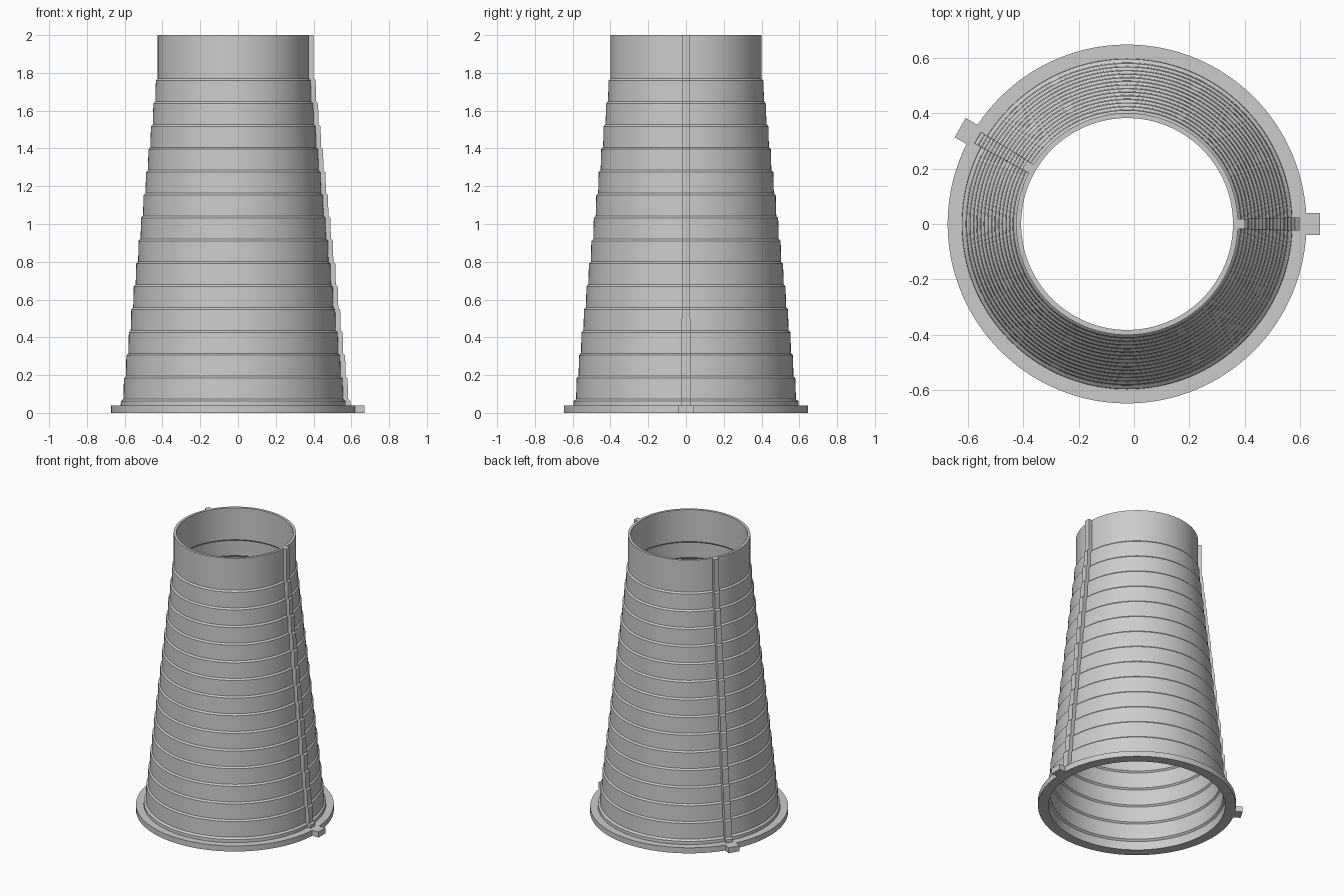
import bpy, bmesh, math
from mathutils import Matrix

cube = bpy.data.objects.get("Cube")
if cube:
    bpy.data.objects.remove(cube)

AXIS = Matrix.Translation((-0.025, 0, 0))
SEGMENTS = 128
STAGES = 15
WALL = 0.018
FLANGE_TOP = 0.04
FLANGE_RADIUS = 0.647
RIB_ANGLES = (0, 150)

grey = bpy.data.materials.new("light grey")
grey.use_nodes = True
colour = (0.6, 0.6, 0.6, 1)
grey.diffuse_color = colour
grey.node_tree.nodes["Principled BSDF"].inputs["Base Color"].default_value = colour


def finish(bm, name, angle=0):
    """Turn the bmesh into a shaded object around the cone axis."""
    bm.transform(AXIS @ Matrix.Rotation(math.radians(angle), 4, "Z"))
    bmesh.ops.recalc_face_normals(bm, faces=bm.faces)
    mesh = bpy.data.meshes.new(name)
    bm.to_mesh(mesh)
    bm.free()
    mesh.materials.append(grey)
    obj = bpy.data.objects.new(name, mesh)
    bpy.context.collection.objects.link(obj)
    bpy.ops.object.select_all(action="DESELECT")
    obj.select_set(True)
    bpy.context.view_layer.objects.active = obj
    bpy.ops.object.shade_smooth_by_angle(angle=math.radians(25))


def lathe(profile, name):
    """Revolve a closed (radius, height) profile."""
    bm = bmesh.new()
    rings = []
    for i in range(SEGMENTS):
        a = math.tau * i / SEGMENTS
        rings.append([bm.verts.new((r * math.cos(a), r * math.sin(a), z)) for r, z in profile])
    n = len(profile)
    for i, ring in enumerate(rings):
        nxt = rings[(i + 1) % SEGMENTS]
        for j in range(n):
            k = (j + 1) % n
            bm.faces.new((ring[j], nxt[j], nxt[k], ring[k]))
    finish(bm, name)


# Stepped outline: short foot, slightly tapered stages, sloped shoulders, collar
outline = [(0.596, FLANGE_TOP), (0.595, 0.062)]
for k in range(STAGES):
    bottom = 0.073 + 0.1212 * k
    radius = 0.582 - 0.013 * k
    last = k == STAGES - 1
    outline.append((radius, bottom))
    outline.append((radius, 2.0) if last else (radius - 0.003, bottom + 0.111))

# Hollow shell with the flange at its foot
inner = [(r - WALL, z) for r, z in reversed(outline)]
foot = [(0.578, 0), (FLANGE_RADIUS, 0), (FLANGE_RADIUS, FLANGE_TOP)]
lathe(foot + outline + inner, "stepped_cone_shell")


def rib(name, angle):
    """Stepped vertical rib following the outline, narrowing upward."""
    bm = bmesh.new()
    levels = []
    for r, z in outline:
        w = 0.024 - 0.003 * z
        corners = ((r - 0.008, -w), (r + 0.026, -w), (r + 0.026, w), (r - 0.008, w))
        levels.append([bm.verts.new((x, y, z)) for x, y in corners])
    for low, high in zip(levels, levels[1:]):
        for j in range(4):
            k = (j + 1) % 4
            bm.faces.new((low[j], low[k], high[k], high[j]))
    bm.faces.new(levels[0])
    bm.faces.new(levels[-1])
    finish(bm, name, angle)


def tab(name, angle):
    """Small block projecting from the flange."""
    bm = bmesh.new()
    bmesh.ops.create_cube(bm, size=1)
    bm.transform(Matrix.Translation((0.66, 0, FLANGE_TOP / 2))
                 @ Matrix.Diagonal((0.07, 0.08, FLANGE_TOP, 1)))
    finish(bm, name, angle)


for label, angle in zip(("left", "back_right"), RIB_ANGLES):
    rib(label + "_rib", angle)
    tab(label + "_flange_tab", angle)
